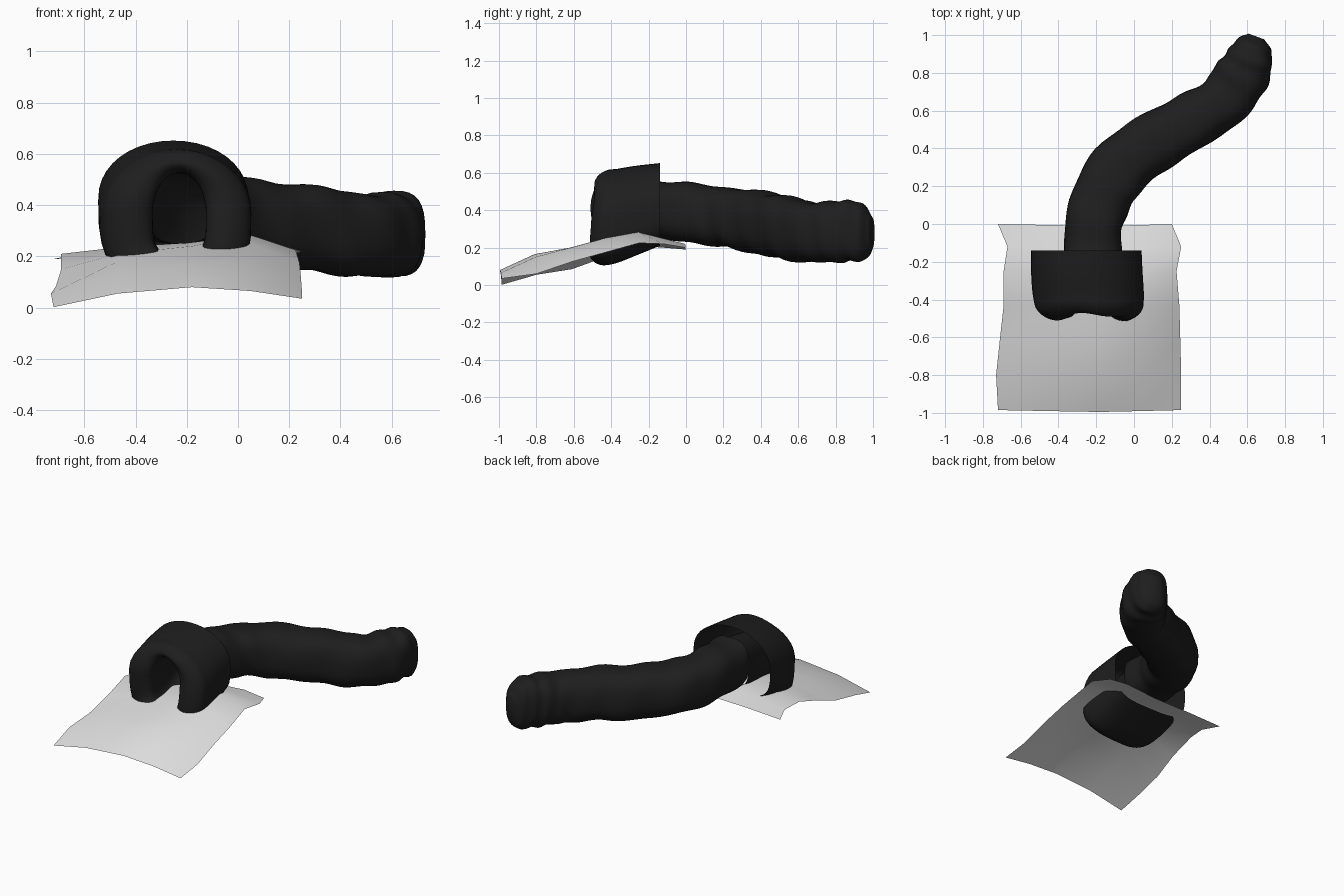
import bpy, bmesh, math
from mathutils import Vector

if "Cube" in bpy.data.objects:
    bpy.data.objects.remove(bpy.data.objects["Cube"])


def material(name, v):
    m = bpy.data.materials.new(name)
    m.diffuse_color = (v, v, v, 1)
    m.use_nodes = True
    m.node_tree.nodes["Principled BSDF"].inputs["Base Color"].default_value = m.diffuse_color
    return m


black = material("cave black", 0.013)
grey = material("ground light grey", 0.75)


def catmull(pts, steps):
    """Smooth interpolation through tuples of any length."""
    out = []
    n = len(pts)
    for i in range(n - 1):
        p = [pts[max(0, min(n - 1, i + k))] for k in (-1, 0, 1, 2)]
        for s in range(steps):
            t = s / steps
            out.append([0.5 * (2 * b + (c - a) * t + (2 * a - 5 * b + 4 * c - d) * t * t
                               + (3 * b - a - 3 * c + d) * t ** 3)
                        for a, b, c, d in zip(*p)])
    out.append(list(pts[-1]))
    return out


def power(v, n):
    return math.copysign(abs(v) ** (2 / n), v)


def loft(name, rings, mat, closed=True, cap=False):
    bm = bmesh.new()
    vs = [[bm.verts.new(p) for p in r] for r in rings]
    for a, b in zip(vs, vs[1:]):
        m = len(a)
        for i in range(m if closed else m - 1):
            j = (i + 1) % m
            bm.faces.new((a[i], a[j], b[j], b[i]))
    if cap:
        bm.faces.new(vs[-1])
    bmesh.ops.recalc_face_normals(bm, faces=bm.faces)
    me = bpy.data.meshes.new(name)
    bm.to_mesh(me)
    bm.free()
    me.materials.append(mat)
    for f in me.polygons:
        f.use_smooth = True
    ob = bpy.data.objects.new(name, me)
    bpy.context.collection.objects.link(ob)
    return ob


# Winding tunnel: x, y, bottom z, top z, half width
path = [(-.22, -.17, .25, .56, .15), (-.205, .03, .225, .545, .153),
        (-.125, .23, .20, .52, .163), (.06, .405, .165, .50, .16),
        (.29, .535, .14, .475, .15), (.47, .65, .122, .445, .142),
        (.565, .775, .122, .445, .147), (.61, .87, .125, .455, .125),
        (.635, .95, .135, .425, .095), (.65, .992, .19, .36, .045)]
pts = catmull(path, 7)
rings = []
for k, (x, y, zb, zt, w) in enumerate(pts):
    a, b = pts[max(0, k - 1)], pts[min(len(pts) - 1, k + 1)]
    t = Vector((b[0] - a[0], b[1] - a[1], 0)).normalized()
    side = Vector((t.y, -t.x, 0))
    mid, h = (zb + zt) / 2, (zt - zb) / 2
    ring = []
    for i in range(32):
        ang = math.tau * i / 32
        r = 1 + 0.025 * math.sin(k * 0.9 + 2 * math.sin(ang)) \
            + 0.02 * math.sin(k * 0.55 + 3 * math.cos(ang + 1))
        ring.append(Vector((x, y, mid)) + side * (w * r * power(math.cos(ang), 2.6))
                    + Vector((0, 0, h * r * power(math.sin(ang), 2.6))))
    rings.append(ring)
loft("tunnel", rings, black, cap=True)

# Entrance hood, outside then curling into the mouth: y, left x, right x, bottom z, top z
hood = [(-.14, -.545, .04, .21, .652), (-.25, -.545, .045, .165, .64),
        (-.38, -.535, .052, .115, .622), (-.46, -.51, .04, .108, .612),
        (-.505, -.43, -.03, .145, .572), (-.485, -.35, -.105, .19, .54),
        (-.42, -.333, -.125, .205, .525), (-.28, -.345, -.11, .22, .54),
        (-.15, -.37, -.07, .25, .56)]
rings = []
for y, x0, x1, zb, zt in catmull(hood, 4):
    cx, w, mid, h = (x0 + x1) / 2, (x1 - x0) / 2, (zb + zt) / 2, (zt - zb) / 2
    ring = []
    for i in range(40):
        ang = math.tau * i / 40
        c, s = math.cos(ang), math.sin(ang)
        n = 2.05 if s > 0 else 3.6
        front = max(0, min(1, (-y - .3) / .15))
        dy = front * (0.03 * max(0, s) ** 2 + 0.008 * math.sin(ang * 4))
        ring.append((cx + w * power(c, n), y + dy, mid + h * power(s, n)))
    rings.append(ring)
loft("entrance_hood", rings, black)

# Undulating ground sheet: y, left x, right x, then five heights
ground = [(-.985, -.72, .25, .002, .055, .08, .065, .035),
          (-.80, -.73, .25, .055, .13, .165, .15, .06),
          (-.61, -.71, .245, .085, .18, .20, .20, .125),
          (-.43, -.69, .24, .15, .21, .24, .25, .175),
          (-.25, -.69, .225, .21, .235, .255, .283, .225),
          (-.12, -.67, .25, .20, .22, .235, .25, .22),
          (0, -.72, .20, .19, .20, .205, .22, .20)]
rings = [[(x0, y, z[0]), (-.47, y - .005, z[1]), (-.18, y - .01, z[2]),
          (.05, y - .005, z[3]), (x1, y, z[4])] for y, x0, x1, *z in ground]
sheet = loft("ground_sheet", rings, grey, closed=False)
if sheet.data.polygons[0].normal.z < 0:
    sheet.data.flip_normals()
